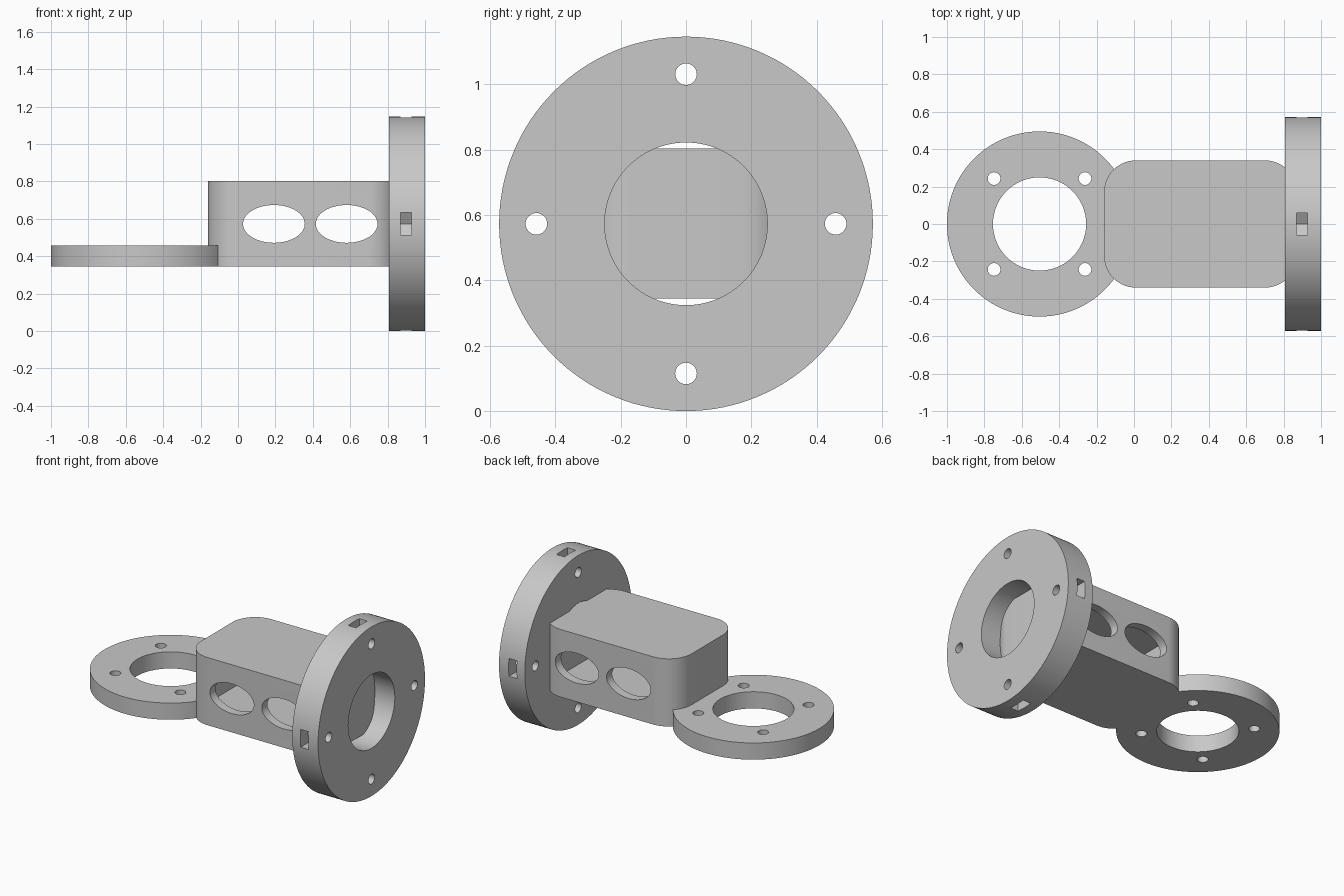
import bpy, bmesh, math

if "Cube" in bpy.data.objects:
    bpy.data.objects.remove(bpy.data.objects["Cube"])

grey = bpy.data.materials.new("light grey")
grey.diffuse_color = (0.58, 0.58, 0.58, 1)
grey.use_nodes = True
grey.node_tree.nodes["Principled BSDF"].inputs["Base Color"].default_value = grey.diffuse_color


def prism(name, pts, axis, lo, hi):
    """Extrude a closed 2D outline along an axis between lo and hi."""
    place = {'x': lambda a, b, t: (t, a, b),
             'y': lambda a, b, t: (a, t, b),
             'z': lambda a, b, t: (a, b, t)}[axis]
    bm = bmesh.new()
    rings = [[bm.verts.new(place(a, b, t)) for a, b in pts] for t in (lo, hi)]
    n = len(pts)
    bm.faces.new(rings[0])
    bm.faces.new(rings[1])
    for i in range(n):
        j = (i + 1) % n
        bm.faces.new((rings[0][i], rings[0][j], rings[1][j], rings[1][i]))
    bmesh.ops.recalc_face_normals(bm, faces=bm.faces)
    me = bpy.data.meshes.new(name)
    bm.to_mesh(me)
    bm.free()
    me.materials.append(grey)
    ob = bpy.data.objects.new(name, me)
    bpy.context.collection.objects.link(ob)
    return ob


def ellipse(cx, cy, rx, ry, n=48):
    return [(cx + rx * math.cos(2 * math.pi * i / n),
             cy + ry * math.sin(2 * math.pi * i / n)) for i in range(n)]


def rounded(x0, x1, h, r, n=14):
    """Rounded rectangle, half-width h in the second coordinate."""
    pts = []
    for k, (cx, cy) in enumerate([(x1 - r, h - r), (x0 + r, h - r),
                                  (x0 + r, r - h), (x1 - r, r - h)]):
        for i in range(n + 1):
            a = math.pi / 2 * (k + i / n)
            pts.append((cx + r * math.cos(a), cy + r * math.sin(a)))
    return pts


def cut(ob, cutter):
    mod = ob.modifiers.new("cut", 'BOOLEAN')
    mod.operation = 'DIFFERENCE'
    mod.solver = 'EXACT'
    mod.object = cutter
    bpy.ops.object.select_all(action='DESELECT')
    bpy.context.view_layer.objects.active = ob
    ob.select_set(True)
    bpy.ops.object.modifier_apply(modifier=mod.name)
    bpy.data.objects.remove(cutter)


ZC = 0.573           # height of the disc axis
Z0, Z1 = 0.345, 0.803  # box bottom and top
X0, X1, HALF, RAD, WALL = -0.16, 0.87, 0.34, 0.17, 0.06

# Hollow box with two oval windows through both sides
box = prism("hollow_box", rounded(X0, X1, HALF, RAD), 'z', Z0, Z1)
cut(box, prism("cavity", rounded(X0 + WALL, X1 - WALL, HALF - WALL, RAD - WALL),
               'z', Z0 + WALL, Z1 - WALL))
for cx in (0.192, 0.581):
    cut(box, prism("window", ellipse(cx, ZC, 0.165, 0.101, 64), 'y', -1, 1))

# Flat ring flange, trimmed where it meets the box
RX = -0.505
ring = prism("ring_flange", ellipse(RX, 0, 0.495, 0.495, 128), 'z', Z0, 0.458)
cut(ring, prism("bore", ellipse(RX, 0, 0.249, 0.249, 96), 'z', 0, 1))
for sx in (-1, 1):
    for sy in (-1, 1):
        cut(ring, prism("bolt", ellipse(RX + sx * 0.243, sy * 0.243, 0.034, 0.034, 32), 'z', 0, 1))
cut(ring, prism("trim", rounded(X0, X1, HALF, RAD), 'z', 0, 1))

# Upright disc flange with bolt holes and nut slots in the rim
disc = prism("disc_flange", ellipse(0, ZC, 0.572, 0.573, 128), 'x', 0.807, 1.0)
cut(disc, prism("bore", ellipse(0, ZC, 0.249, 0.249, 96), 'x', 0, 2))
slot = [(0.389, 0), (0.424, -0.06), (0.7, -0.06), (0.7, 0.06), (0.424, 0.06)]
for k in range(4):
    c, s = round(math.cos(k * math.pi / 2)), round(math.sin(k * math.pi / 2))
    cut(disc, prism("bolt", ellipse(0.458 * c, ZC + 0.458 * s, 0.033, 0.033, 32), 'x', 0, 2))
    cut(disc, prism("nut_slot", [(u * c - v * s, ZC + u * s + v * c) for u, v in slot],
                    'x', 0.868, 0.928))

# Smooth the curved walls, keep the rims sharp
for ob in (box, ring, disc):
    bpy.ops.object.select_all(action='DESELECT')
    ob.select_set(True)
    bpy.context.view_layer.objects.active = ob
    bpy.ops.object.shade_smooth_by_angle(angle=math.radians(25))
